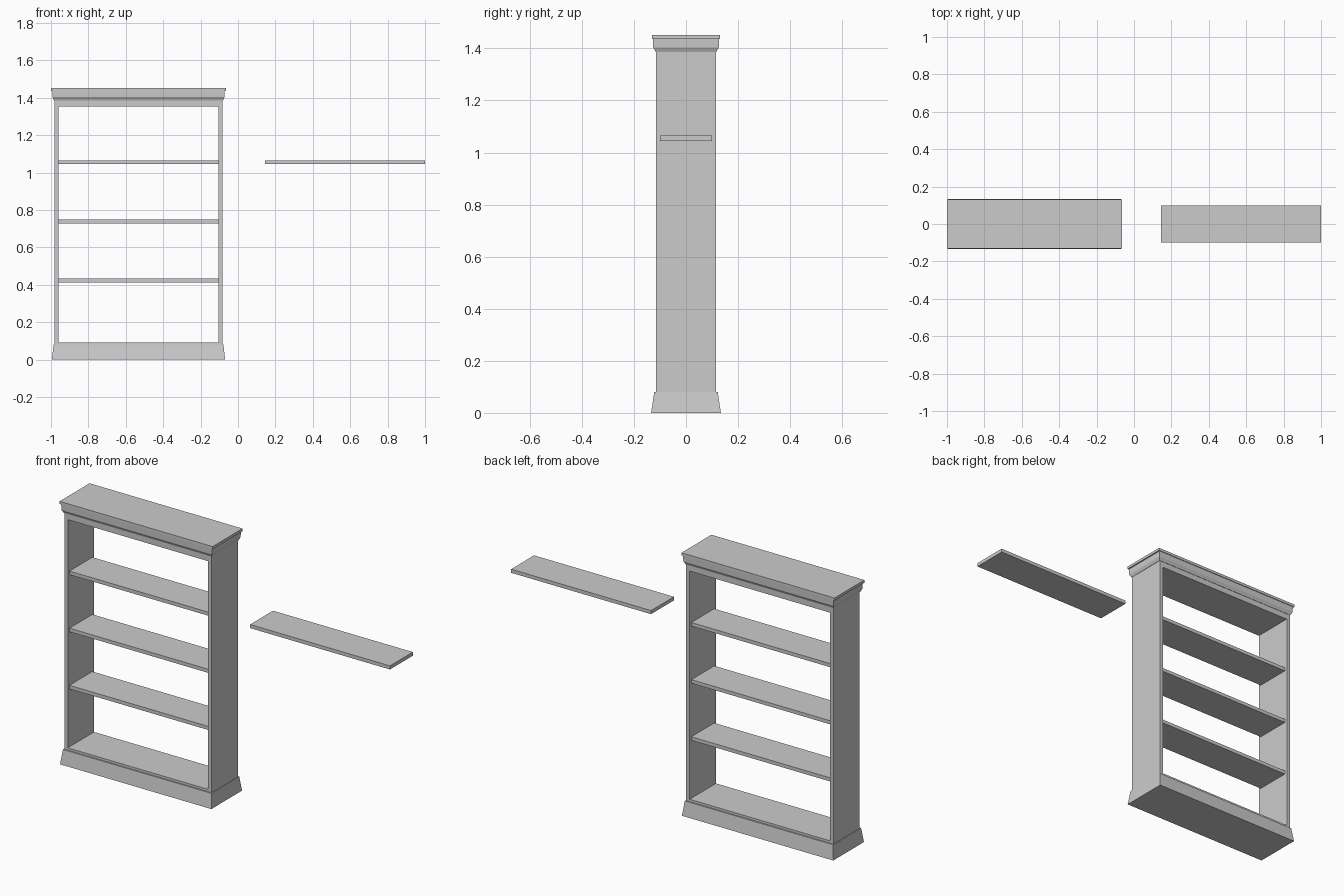
import bpy, bmesh

if "Cube" in bpy.data.objects:
    bpy.data.objects.remove(bpy.data.objects["Cube"])

CX = -0.532            # bookcase centre
OUT, INN = 0.450, 0.429  # outer and inner half widths
DEPTH = 0.115          # carcass half depth


def loft(name, rings, cx=CX):
    """Stack of centred rectangles (half_x, half_y, z), closed at both ends."""
    bm = bmesh.new()
    loops = [[bm.verts.new((cx + sx * hx, sy * hy, z))
              for sx, sy in ((-1, -1), (1, -1), (1, 1), (-1, 1))]
             for hx, hy, z in rings]
    for a, b in zip(loops, loops[1:]):
        for i in range(4):
            j = (i + 1) % 4
            bm.faces.new((a[i], a[j], b[j], b[i]))
    bm.faces.new(loops[0][::-1])
    bm.faces.new(loops[-1])
    me = bpy.data.meshes.new(name)
    bm.to_mesh(me)
    bm.free()
    ob = bpy.data.objects.new(name, me)
    bpy.context.collection.objects.link(ob)
    return ob


def board(name, cx, hx, hy, z0, z1):
    return loft(name, [(hx, hy, z0), (hx, hy, z1)], cx)


# Tapered plinth
loft("plinth", [(0.463, 0.134, 0), (0.454, 0.122, 0.08)])

# Side panels
mid, half = (OUT + INN) / 2, (OUT - INN) / 2
for name, s in (("left_side", -1), ("right_side", 1)):
    board(name, CX + s * mid, half, DEPTH, 0.08, 1.387)

# Bottom and top boards between the sides
board("bottom_board", CX, INN, DEPTH, 0.08, 0.093)
board("top_board", CX, INN, DEPTH, 1.355, 1.387)

# Crown moulding and overhanging cap
loft("crown_moulding", [(0.452, 0.117, 1.387), (0.455, 0.120, 1.394),
                        (0.460, 0.126, 1.404), (0.461, 0.127, 1.437)])
board("top_cap", CX, 0.468, 0.1305, 1.437, 1.452)

# Shelves, slightly set back from the sides
for i in range(3):
    z = 0.423 + 0.316 * i
    board(f"shelf_{i + 1}", CX, INN, 0.1, z - 0.01, z + 0.01)

# Separate loose shelf
board("loose_shelf", 0.572, 0.428, 0.1, 1.045, 1.065)
